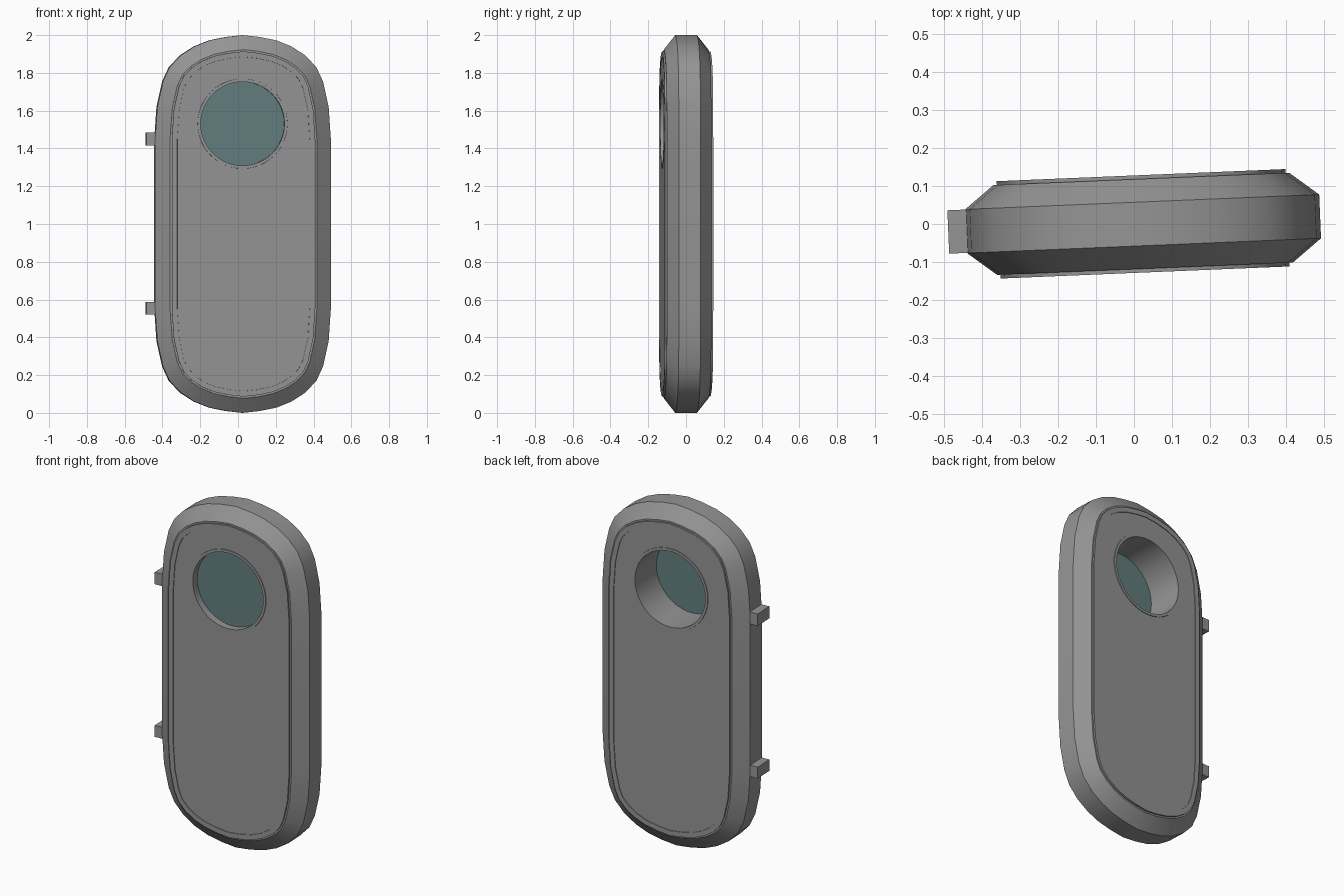
import bpy, bmesh, math
from mathutils import Matrix, Vector

if "Cube" in bpy.data.objects:
    bpy.data.objects.remove(bpy.data.objects["Cube"])

# whole hatch is turned slightly about z
PLACE = Matrix.Translation((0.024, 0.0005, 1.0)) @ Matrix.Rotation(math.radians(2.4), 4, 'Z')
WIN_X, WIN_Z, SEG = -0.005, 0.531, 48

# one quarter of the outline, mirrored into a closed loop
Q = [(0.4655, 0.45), (0.454, 0.62), (0.424, 0.755), (0.389, 0.83), (0.33, 0.893),
     (0.257, 0.94), (0.177, 0.972), (0.09, 0.99), (0.0, 1.0)]
top = Q + [(-x, z) for x, z in reversed(Q[:-1])]
OUTLINE = [Vector(p) for p in top + [(-x, -z) for x, z in top]]


def material(name, r, g, b):
    mat = bpy.data.materials.new(name)
    mat.diffuse_color = (r, g, b, 1)
    mat.use_nodes = True
    mat.node_tree.nodes["Principled BSDF"].inputs["Base Color"].default_value = mat.diffuse_color
    return mat


GREY = material("dark_grey", 0.3, 0.3, 0.3)
TEAL = material("teal_glass", 0.125, 0.21, 0.208)


def finish(bm, name, mat):
    bmesh.ops.recalc_face_normals(bm, faces=bm.faces)
    me = bpy.data.meshes.new(name)
    bm.to_mesh(me)
    bm.free()
    me.materials.append(mat)
    ob = bpy.data.objects.new(name, me)
    ob.matrix_world = PLACE
    bpy.context.collection.objects.link(ob)
    return ob


def outline_ring(bm, inset, y):
    """Outline moved inwards by an even distance."""
    ring, n = [], len(OUTLINE)
    for i, p in enumerate(OUTLINE):
        a = (p - OUTLINE[i - 1]).normalized()
        b = (OUTLINE[(i + 1) % n] - p).normalized()
        t = (a + b).normalized()
        q = p + Vector((-t.y, t.x)) * inset / max(t.dot(a), 0.5)
        ring.append(bm.verts.new((q.x, y, q.y)))
    return ring


def circle_ring(bm, r, y):
    return [bm.verts.new((WIN_X + r * math.cos(2 * math.pi * i / SEG), y,
                          WIN_Z + r * math.sin(2 * math.pi * i / SEG))) for i in range(SEG)]


def loft(bm, rings):
    for a, b in zip(rings, rings[1:]):
        n = len(a)
        for i in range(n):
            j = (i + 1) % n
            bm.faces.new((a[i], a[j], b[j], b[i]))


def loop_edges(bm, ring):
    return [bm.edges.get((ring[i - 1], ring[i])) for i in range(len(ring))]


# hatch body: bevelled rim, raised panel frames, round window tunnel with raised rim
bm = bmesh.new()
FACE, FRAME = 0.1245, 0.128
half = [(0.0, 0.0575), (0.0765, 0.118), (0.0855, 0.118), (0.0855, FRAME),
        (0.114, FRAME), (0.1145, FACE)]
profile = [(i, -y) for i, y in reversed(half)] + half
outer = [outline_ring(bm, i, y) for i, y in profile]
loft(bm, outer)
hole = [circle_ring(bm, r, y) for r, y in
        [(0.238, -FACE), (0.2375, -FRAME), (0.222, -FRAME),
         (0.222, FRAME), (0.2375, FRAME), (0.238, FACE)]]
loft(bm, hole)
for o, h, n in ((outer[0], hole[0], -1), (outer[-1], hole[-1], 1)):
    bmesh.ops.triangle_fill(bm, use_beauty=True, use_dissolve=False,
                            edges=loop_edges(bm, o) + loop_edges(bm, h),
                            normal=Vector((0, n, 0)))
body = finish(bm, "hatch_body", GREY)
bpy.context.view_layer.objects.active = body
body.select_set(True)
bpy.ops.object.shade_smooth_by_angle(angle=math.radians(30))

# window glass, near the front
bm = bmesh.new()
bm.faces.new(circle_ring(bm, 0.222, -0.085))
finish(bm, "window_glass", TEAL)

# hinge lugs on the left edge
for name, z0, z1 in (("upper_hinge", 1.415, 1.485), ("lower_hinge", 0.52, 0.587)):
    bm = bmesh.new()
    bmesh.ops.create_cube(bm, size=1.0)
    bmesh.ops.scale(bm, vec=(0.073, 0.114, z1 - z0), verts=bm.verts)
    bmesh.ops.translate(bm, vec=(-0.476, 0, (z0 + z1) / 2 - 1.0), verts=bm.verts)
    finish(bm, name, GREY)
